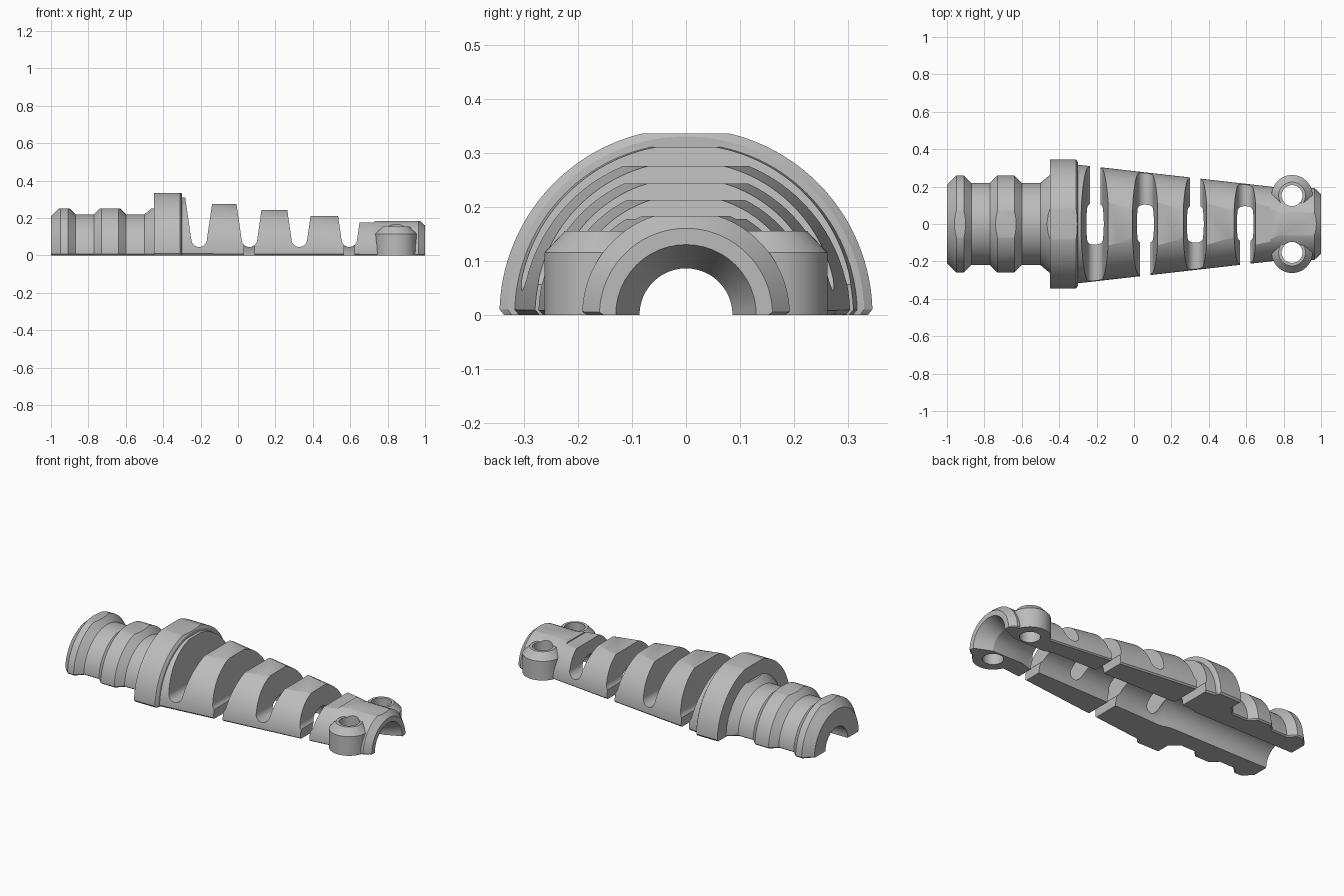
import bpy, bmesh, math

cube = bpy.data.objects.get("Cube")
if cube:
    bpy.data.objects.remove(cube, do_unlink=True)

grey = bpy.data.materials.new("light grey plastic")
grey.use_nodes = True
grey.diffuse_color = (0.5, 0.5, 0.5, 1)
grey.node_tree.nodes["Principled BSDF"].inputs["Base Color"].default_value = (0.5, 0.5, 0.5, 1)


def finish(name, bm):
    bmesh.ops.recalc_face_normals(bm, faces=bm.faces)
    mesh = bpy.data.meshes.new(name)
    bm.to_mesh(mesh)
    bm.free()
    mesh.materials.append(grey)
    ob = bpy.data.objects.new(name, mesh)
    bpy.context.collection.objects.link(ob)
    return ob


def half_turned(name, profile, steps=64, lip=0.008):
    """Half round solid along x, with a small chamfer along the bottom edges."""
    bm = bmesh.new()
    angles = [0, 0.03] + [math.pi * i / steps for i in range(1, steps)] + [math.pi - 0.03, math.pi]
    sections = []
    for x, r in profile:
        ring = []
        for a in angles:
            rad = r - lip if a in (0, math.pi) else r
            ring.append(bm.verts.new((x, rad * math.cos(a), rad * math.sin(a))))
        sections.append(ring)
    for a, b in zip(sections, sections[1:]):
        for i in range(len(angles)):
            j = (i + 1) % len(angles)
            bm.faces.new((a[i], a[j], b[j], b[i]))
    bm.faces.new(sections[0])
    bm.faces.new(sections[-1])
    return finish(name, bm)


def turned(name, profile, axis="x", centre=(0, 0), steps=48):
    """Full round solid; profile holds (position along axis, radius)."""
    bm = bmesh.new()
    rings = []
    for p, r in profile:
        ring = []
        for i in range(steps):
            a = math.tau * i / steps
            u, v = r * math.cos(a), r * math.sin(a)
            co = (p, u, v) if axis == "x" else (centre[0] + u, centre[1] + v, p)
            ring.append(bm.verts.new(co))
        rings.append(ring)
    for a, b in zip(rings, rings[1:]):
        for i in range(steps):
            j = (i + 1) % steps
            bm.faces.new((a[i], a[j], b[j], b[i]))
    bm.faces.new(rings[0])
    bm.faces.new(rings[-1])
    return finish(name, bm)


def prism(name, outline, y0, y1):
    """Outline in x and z, extruded along y."""
    bm = bmesh.new()
    a = [bm.verts.new((x, y0, z)) for x, z in outline]
    b = [bm.verts.new((x, y1, z)) for x, z in outline]
    bm.faces.new(a)
    bm.faces.new(b)
    for i in range(len(a)):
        j = (i + 1) % len(a)
        bm.faces.new((a[i], a[j], b[j], b[i]))
    return finish(name, bm)


def combine(target, tool, operation):
    mod = target.modifiers.new(operation.lower(), "BOOLEAN")
    mod.operation = operation
    mod.solver = "EXACT"
    mod.object = tool
    bpy.context.view_layer.objects.active = target
    bpy.ops.object.modifier_apply(modifier=mod.name)
    bpy.data.objects.remove(tool, do_unlink=True)


# Ribbed neck, collar, tapering sleeve and clamp end
body = half_turned("strain_relief_body", [
    (-1, 0.21), (-0.95, 0.26), (-0.91, 0.26), (-0.87, 0.22), (-0.77, 0.22),
    (-0.73, 0.26), (-0.64, 0.26), (-0.6, 0.22), (-0.5, 0.22), (-0.45, 0.262),
    (-0.449, 0.345), (-0.31, 0.345), (-0.3, 0.33), (-0.299, 0.317),
    (0.73, 0.2), (0.78, 0.192), (0.965, 0.192), (1, 0.16)])

# Stepped flats along the crown
steps = [(-1.1, -0.45, 0.25), (-0.45, -0.3, 0.335), (-0.3, -0.2, 0.31), (-0.2, 0.06, 0.275),
         (0.06, 0.325, 0.243), (0.325, 0.6, 0.212), (0.6, 0.73, 0.177), (0.73, 1.1, 0.183)]
outline = [(-1.1, 0.6)]
for x0, x1, z in steps:
    outline += [(x0, z), (x1, z)]
outline.append((1.1, 0.6))
combine(body, prism("crown_cutter", outline, -0.5, 0.5), "DIFFERENCE")

# Screw bosses on both sides of the clamp end
for side in (-1, 1):
    boss = turned("screw_boss", [(0, 0.11), (0.115, 0.11), (0.155, 0.072)], "z", (0.845, side * 0.152))
    combine(body, boss, "UNION")

# Cable bore with a tighter clamp and a flared mouth
bore = turned("bore_cutter", [
    (-1.1, 0.105), (-0.34, 0.105), (-0.28, 0.122), (-0.1, 0.115),
    (0.64, 0.105), (0.7, 0.086), (0.9, 0.086), (1, 0.13), (1.1, 0.15)])
combine(body, bore, "DIFFERENCE")

# Screw holes
for side in (-1, 1):
    hole = turned("hole_cutter", [(-0.1, 0.056), (0.4, 0.056)], "z", (0.845, side * 0.152))
    combine(body, hole, "DIFFERENCE")

# Flexing slots: round bottomed, and open to the base on alternating sides
side = 1
for c in (-0.208, 0.061, 0.328, 0.595):
    slot = [(c - 0.083, 0.37), (c + 0.083, 0.37)]
    for i in range(17):
        a = -math.pi * i / 16
        slot.append((c + 0.042 * math.cos(a), 0.087 + 0.042 * math.sin(a)))
    combine(body, prism("slot_cutter", slot, -0.5, 0.5), "DIFFERENCE")
    gap = [(c - 0.028, -0.1), (c + 0.028, -0.1), (c + 0.028, 0.1), (c - 0.028, 0.1)]
    combine(body, prism("gap_cutter", gap, 0, side * 0.5), "DIFFERENCE")
    side = -side

bpy.ops.object.select_all(action="DESELECT")
body.select_set(True)
bpy.context.view_layer.objects.active = body
bpy.ops.object.shade_smooth_by_angle(angle=math.radians(20))
